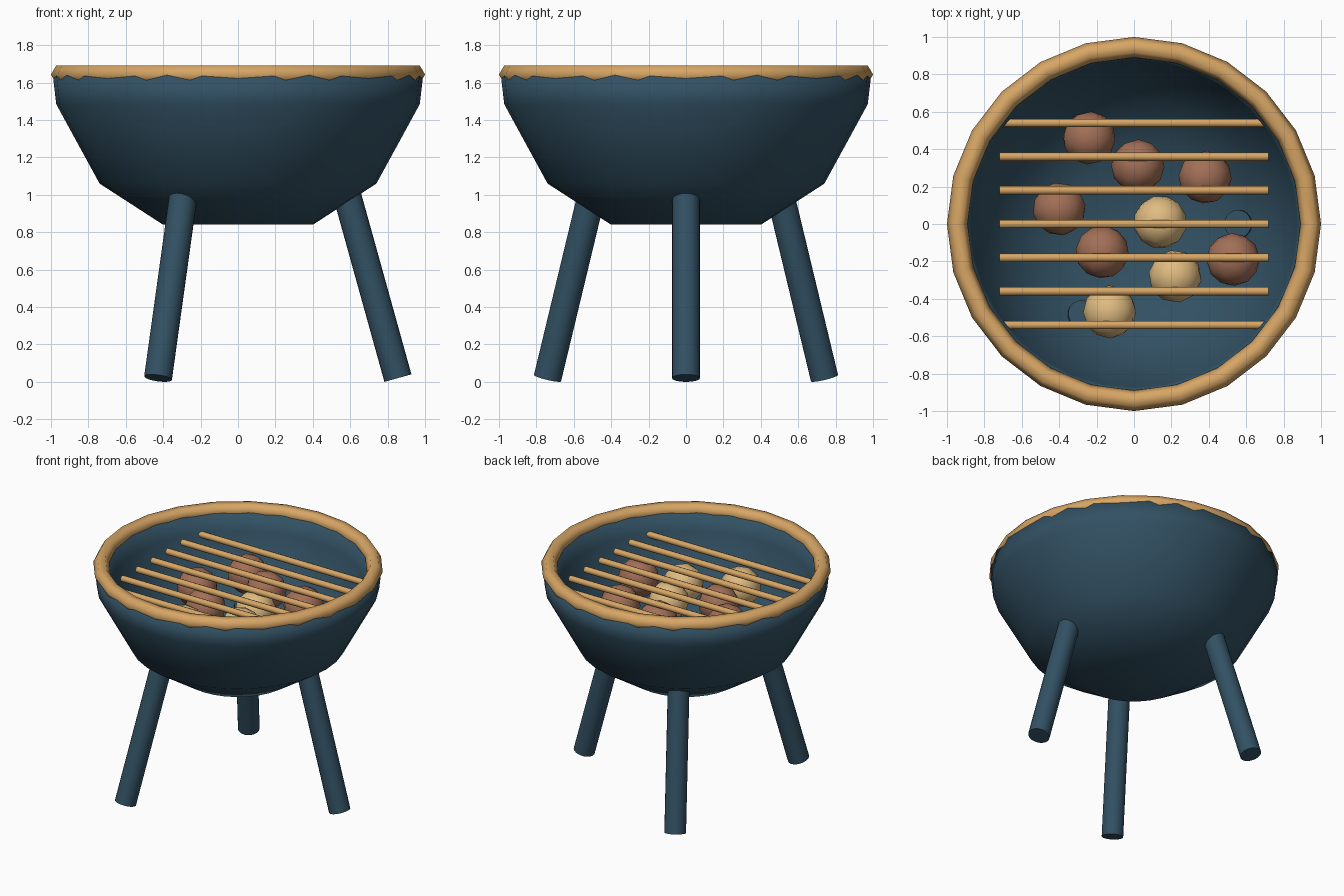
import bpy, bmesh, math, random
from mathutils import Vector, Euler

random.seed(4)
if "Cube" in bpy.data.objects:
    bpy.data.objects.remove(bpy.data.objects["Cube"])


def material(name, color):
    m = bpy.data.materials.new(name)
    m.use_nodes = True
    rgba = (*color, 1)
    m.diffuse_color = rgba
    m.node_tree.nodes["Principled BSDF"].inputs["Base Color"].default_value = rgba
    return m


steel = material("blue steel", (0.032, 0.082, 0.125))
wood = material("golden wood", (0.68, 0.38, 0.13))
brown = material("brown coal", (0.36, 0.16, 0.095))
tan = material("tan coal", (0.74, 0.5, 0.22))


def finish(name, bm, mat, angle=None):
    """Turn a bmesh into a smooth-shaded object; angle keeps sharper edges."""
    bmesh.ops.recalc_face_normals(bm, faces=bm.faces)
    for f in bm.faces:
        f.smooth = True
    if angle:
        for e in bm.edges:
            if len(e.link_faces) == 2 and e.calc_face_angle() > math.radians(angle):
                e.smooth = False
    mesh = bpy.data.meshes.new(name)
    bm.to_mesh(mesh)
    bm.free()
    mesh.materials.append(mat)
    obj = bpy.data.objects.new(name, mesh)
    bpy.context.collection.objects.link(obj)
    return obj


def lathe(name, profile, segments, mat, closed=False):
    """Spin (radius, height) points round z; an open profile gets flat end discs."""
    bm = bmesh.new()
    rings = []
    for r, z in profile:
        angles = [2 * math.pi * i / segments for i in range(segments)]
        rings.append([bm.verts.new((r * math.cos(a), r * math.sin(a), z)) for a in angles])
    pairs = list(zip(rings, rings[1:]))
    if closed:
        pairs.append((rings[-1], rings[0]))
    else:
        bm.faces.new(rings[0])
        bm.faces.new(rings[-1])
    for low, high in pairs:
        for i in range(segments):
            j = (i + 1) % segments
            bm.faces.new((low[i], low[j], high[j], high[i]))
    return finish(name, bm, mat)


def rod(name, start, end, radius, sides, mat):
    start, end = Vector(start), Vector(end)
    axis = end - start
    bm = bmesh.new()
    bmesh.ops.create_cone(bm, cap_ends=True, segments=sides, radius1=radius,
                          radius2=radius, depth=axis.length)
    obj = finish(name, bm, mat, 50)
    obj.rotation_euler = axis.to_track_quat("Z", "Y").to_euler()
    obj.location = (start + end) / 2
    return obj


# Thick bowl: outer wall up, over the lip, inner wall down
outer = [(0.4, 0.84), (0.74, 1.06), (0.972, 1.485), (0.99, 1.64)]
inner = [(0.89, 1.64), (0.872, 1.51), (0.67, 1.13), (0.37, 0.94)]
lathe("bowl", outer + inner, 32, steel)

# Six-sided rim ring
section = [(0.945 + 0.055 * math.cos(math.pi * k / 3),
            1.643 + 0.055 * math.sin(math.pi * k / 3)) for k in range(6)]
lathe("rim", section, 24, wood, closed=True)

# Splayed legs, poking slightly through the bowl
for i in range(3):
    a = 2 * math.pi * i / 3
    c, s = math.cos(a), math.sin(a)
    rod(f"leg_{i + 1}", (0.855 * c, 0.855 * s, 0.02),
        (0.555 * c, 0.555 * s, 1.1), 0.075, 20, steel)

# Grate bars
for i in range(7):
    y = (i - 3) * 0.18
    rod(f"grate_bar_{i + 1}", (-0.72, y, 1.5), (0.72, y, 1.5), 0.023, 10, wood)

# Coals
coals = {
    brown: [(-0.24, 0.46), (0.02, 0.31), (0.38, 0.25), (-0.4, 0.08),
            (-0.17, -0.15), (0.53, -0.19)],
    tan: [(0.14, 0.01), (0.22, -0.28), (-0.13, -0.47)],
}
for mat, spots in coals.items():
    for i, (x, y) in enumerate(spots):
        bm = bmesh.new()
        bmesh.ops.create_icosphere(bm, subdivisions=2, radius=0.143)
        obj = finish(f"{mat.name.replace(' ', '_')}_{i + 1}", bm, mat)
        obj.location = (x, y, 1.35)
        obj.rotation_euler = Euler([random.uniform(0, math.pi) for _ in range(3)])
